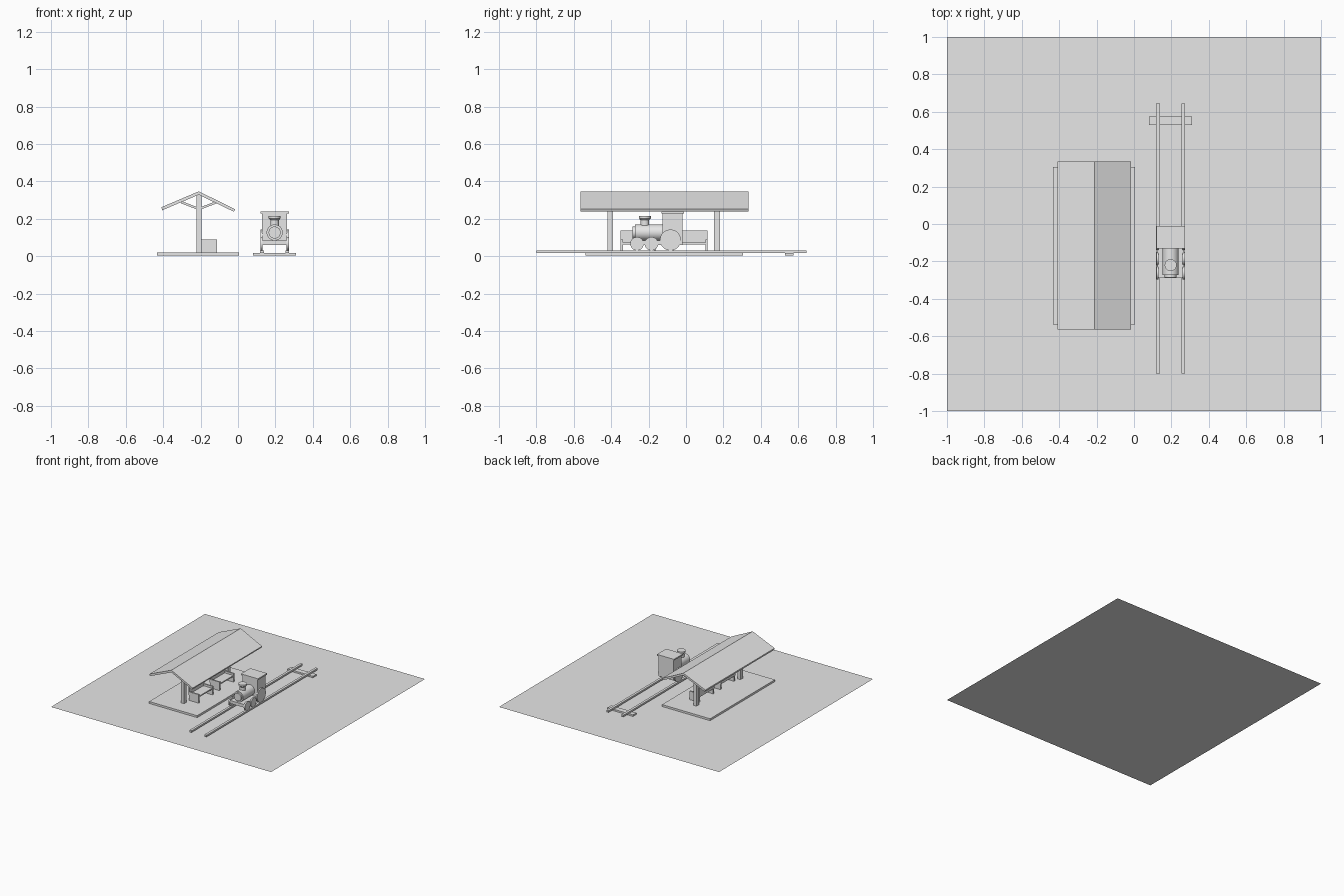
import bpy, math
from mathutils import Vector

if "Cube" in bpy.data.objects:
    bpy.data.objects.remove(bpy.data.objects["Cube"])

grey = bpy.data.materials.new("plain grey")
grey.diffuse_color = (0.8, 0.8, 0.8, 1)
grey.use_nodes = True
grey.node_tree.nodes["Principled BSDF"].inputs["Base Color"].default_value = grey.diffuse_color


def finish(name, smooth=False):
    ob = bpy.context.object
    ob.name = name
    ob.data.materials.append(grey)
    if smooth:
        bpy.ops.object.shade_smooth_by_angle(angle=math.radians(35))
    return ob


def box(name, x0, x1, y0, y1, z0, z1):
    bpy.ops.mesh.primitive_cube_add(size=1)
    ob = finish(name)
    size = Vector((x1 - x0, y1 - y0, z1 - z0))
    mid = Vector((x0 + x1, y0 + y1, z0 + z1)) / 2
    for v in ob.data.vertices:
        v.co = Vector(a * b for a, b in zip(v.co, size)) + mid
    return ob


def cylinder(name, centre, r, length, axis, top_r=None, n=32):
    rot = {'X': (0, math.pi / 2, 0), 'Y': (math.pi / 2, 0, 0), 'Z': (0, 0, 0)}[axis]
    bpy.ops.mesh.primitive_cone_add(vertices=n, radius1=r, radius2=r if top_r is None else top_r,
                                    depth=length, location=centre, rotation=rot)
    return finish(name, True)


def prism(name, outline, y0, y1):
    """Extrude an (x, z) outline along y."""
    n = len(outline)
    verts = [(x, y, z) for y in (y0, y1) for x, z in outline]
    faces = [tuple(range(n)), tuple(reversed(range(n, 2 * n)))]
    faces += [(i, i + n, (i + 1) % n + n, (i + 1) % n) for i in range(n)]
    me = bpy.data.meshes.new(name)
    me.from_pydata(verts, [], faces)
    ob = bpy.data.objects.new(name, me)
    bpy.context.collection.objects.link(ob)
    me.materials.append(grey)
    return ob


# Ground sheet
bpy.ops.mesh.primitive_plane_add(size=2)
finish("ground_sheet")

# Platform and pitched roof
box("platform", -0.432, 0.005, -0.537, 0.304, 0.004, 0.02)
prism("roof", [(-0.41, 0.262), (-0.405, 0.246), (-0.21, 0.329), (-0.022, 0.238),
               (-0.016, 0.252), (-0.21, 0.347)], -0.565, 0.335)

# Posts with a pair of braces each
for y in (-0.405, 0.165):
    box("roof_post", -0.222, -0.196, y - 0.016, y + 0.016, 0.02, 0.335)
    for s in (-1, 1):
        prism("roof_brace", [(-0.209 + s * a, z) for a, z in
                             ((0.01, 0.25), (0.098, 0.284), (0.09, 0.294), (0.01, 0.263))][::s],
              y - 0.008, y + 0.008)

# Benches: seat, backrest and side panels
for y0, y1 in ((-0.35, -0.16), (-0.08, 0.115)):
    box("bench_seat", -0.2, -0.115, y0, y1, 0.064, 0.074)
    box("bench_back", -0.204, -0.194, y0, y1, 0.064, 0.138)
    for y in (y0, y1 - 0.012):
        box("bench_side", -0.2, -0.112, y, y + 0.012, 0.02, 0.09)

# Track
for x in (0.128, 0.264):
    box("rail", x - 0.01, x + 0.01, -0.8, 0.643, 0.018, 0.032)
box("sleeper", 0.08, 0.31, 0.53, 0.574, 0.005, 0.018)

# Locomotive body
cx = 0.196
box("footplate", cx - 0.07, cx + 0.07, -0.29, -0.02, 0.06, 0.085)
box("cab", cx - 0.067, cx + 0.067, -0.125, -0.02, 0.06, 0.23)
box("cab_roof", cx - 0.077, cx + 0.077, -0.132, -0.012, 0.229, 0.24)
cylinder("boiler", (cx, -0.196, 0.127), 0.043, 0.155, 'Y')
cylinder("boiler_door", (cx, -0.279, 0.127), 0.032, 0.014, 'Y')
cylinder("chimney", (cx, -0.22, 0.18), 0.023, 0.044, 'Z')
cylinder("chimney_flare", (cx, -0.22, 0.198), 0.023, 0.01, 'Z', 0.032)
cylinder("chimney_rim", (cx, -0.22, 0.209), 0.032, 0.013, 'Z')

# Wheels and axles
for y, z, r in ((-0.083, 0.087, 0.056), (-0.185, 0.067, 0.036), (-0.262, 0.067, 0.036)):
    for s in (-1, 1):
        cylinder("wheel", (cx + s * 0.07, y, z), r, 0.012, 'X')
    cylinder("axle", (cx, y, z), 0.008, 0.13, 'X', n=12)
